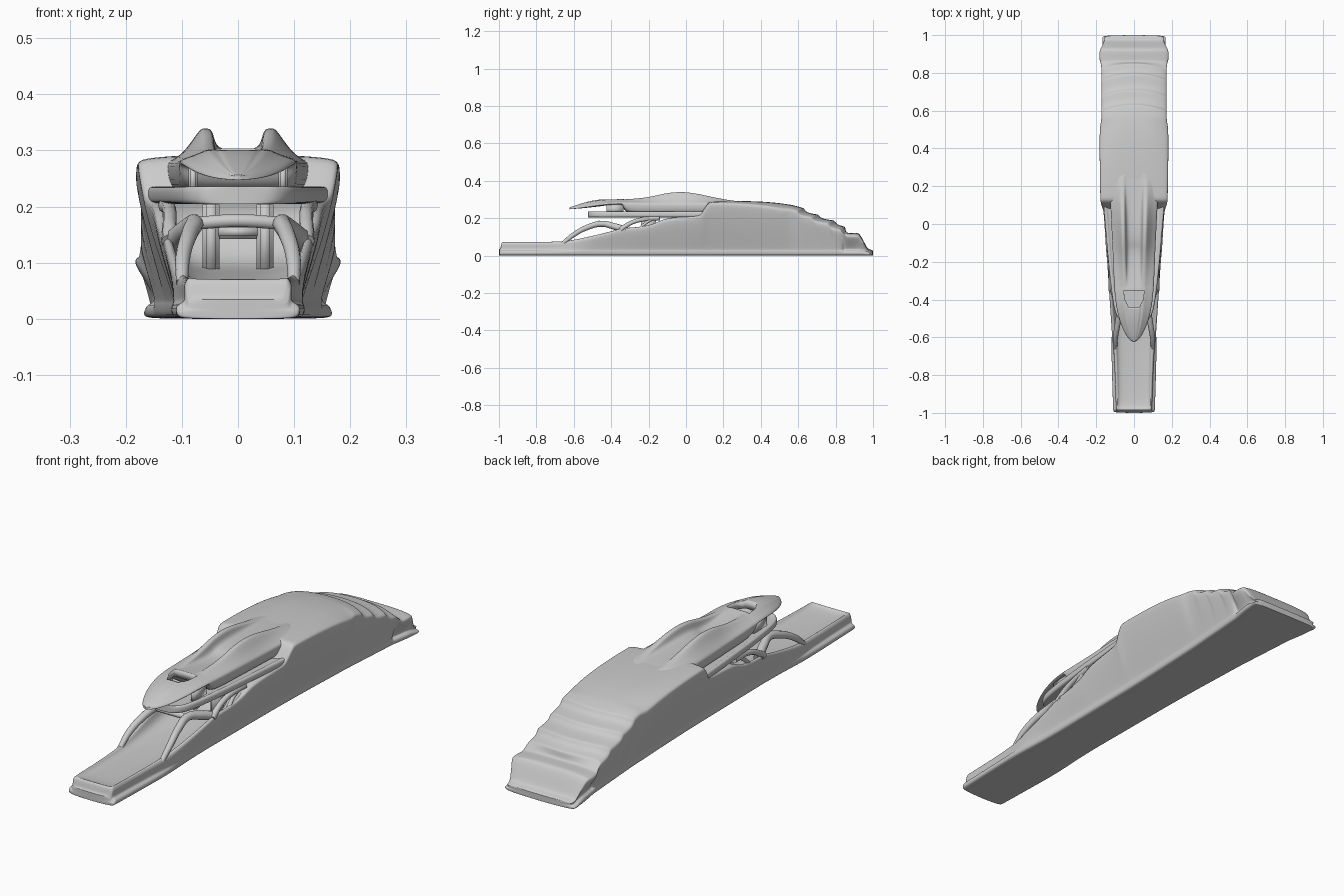
import bpy, bmesh
from mathutils import Vector


def loft(name, sections, level=2):
    """Sections: (y, half profile from bottom centre to top centre), mirrored in x."""
    bm = bmesh.new()
    sides = []
    for y, prof in sections:
        right = [bm.verts.new((x, y, z)) for x, z in prof]
        left = [right[0]] + [bm.verts.new((-x, y, z)) for x, z in prof[1:-1]] + [right[-1]]
        sides.append((right, left))
    for (r0, l0), (r1, l1) in zip(sides, sides[1:]):
        for j in range(len(r0) - 1):
            bm.faces.new((r0[j], r1[j], r1[j + 1], r0[j + 1]))
            bm.faces.new((l0[j + 1], l1[j + 1], l1[j], l0[j]))
    for r, l in (sides[0], sides[-1]):
        for j in range(len(r) - 1):
            ring = [r[j], r[j + 1], l[j + 1], l[j]]
            bm.faces.new(list(dict.fromkeys(ring)))
    bmesh.ops.recalc_face_normals(bm, faces=bm.faces)
    return finish(name, bm, level)


def finish(name, bm, level=0):
    me = bpy.data.meshes.new(name)
    bm.to_mesh(me)
    bm.free()
    ob = bpy.data.objects.new(name, me)
    bpy.context.collection.objects.link(ob)
    if level:
        sub = ob.modifiers.new("smooth", 'SUBSURF')
        sub.levels = sub.render_levels = level
    for p in me.polygons:
        p.use_smooth = True
    return ob


def tube(name, pts, radius):
    """Smooth round strut through (x, y, z, radius scale) points."""
    cu = bpy.data.curves.new(name, 'CURVE')
    cu.dimensions = '3D'
    cu.bevel_depth = radius
    cu.bevel_resolution = 3
    cu.use_fill_caps = True
    sp = cu.splines.new('BEZIER')
    sp.bezier_points.add(len(pts) - 1)
    for bp, (x, y, z, r) in zip(sp.bezier_points, pts):
        bp.co = (x, y, z)
        bp.radius = r
        bp.handle_left_type = bp.handle_right_type = 'AUTO'
    ob = bpy.data.objects.new(name, cu)
    bpy.context.collection.objects.link(ob)
    bpy.ops.object.select_all(action='DESELECT')
    ob.select_set(True)
    bpy.context.view_layer.objects.active = ob
    bpy.ops.object.convert(target='MESH')


def box(name, x, y, z, sx, sy, sz):
    bm = bmesh.new()
    bmesh.ops.create_cube(bm, size=1)
    for v in bm.verts:
        v.co = Vector((x + v.co.x * sx, y + v.co.y * sy, z + v.co.z * sz))
    bmesh.ops.bevel(bm, geom=bm.edges[:], offset=min(sx, sy, sz) * 0.2, segments=2, affect='EDGES')
    return finish(name, bm)


# Hull: bottom half width, top half width, edge height, inner width, deck height
def hull_section(y, wb, wt, zs, wi, zd):
    k = min(1, zs / 0.06)
    inset = 0.016 if y < -.66 or y > .84 else 0.0   # foot lip at bow and stern only
    inner = zs if zd <= zs else zs + 0.7 * (zd - zs)
    floor_x = wi - 0.008 if zd < zs else wi * 0.6
    z0 = 0.036 * k
    return y, [(0, 0), (wb - 0.015, 0), (wb, 0.004), (wb + .001, 0.024 * k),
               (wb - inset * .8, 0.029 * k), (wb - inset, z0),
               (wb * 0.4 + wt * 0.6 - inset * .4, z0 + (zs - z0) * 0.5), (wt, zs - 0.012 * k),
               (wt - 0.006, zs), (wi, inner), (floor_x, zd), (0, zd)]


hull = [
    (-1.0, .102, .084, .034, .070, .034), (-.992, .108, .088, .036, .080, .036),
    (-.987, .110, .094, .071, .082, .071), (-.975, .111, .096, .073, .084, .072),
    (-.965, .111, .096, .073, .084, .057), (-.68, .120, .105, .073, .088, .056),
    (-.60, .118, .116, .084, .096, .058), (-.50, .112, .124, .106, .104, .062),
    (-.40, .110, .131, .130, .110, .070), (-.34, .110, .136, .150, .116, .078),
    (-.25, .111, .141, .152, .120, .085), (-.16, .112, .148, .172, .125, .100),
    (-.12, .112, .153, .200, .120, .208), (.07, .114, .163, .212, .120, .215),
    (.085, .114, .172, .225, .120, .235), (.12, .115, .182, .285, .125, .290),
    (.14, .115, .182, .285, .125, .292), (.28, .119, .185, .283, .125, .293),
    (.45, .126, .186, .268, .125, .288), (.55, .130, .184, .250, .125, .272)]
# Stepped stern roof
for y0, y1, z0, z1 in ((.57, .622, .268, .252), (.634, .70, .229, .217),
                       (.712, .785, .197, .186), (.797, .842, .165, .153)):
    for y, z in ((y0, z0), (y1 - .006, z1 + .003), (y1, z1)):
        hull.append((y, .130 + (y - .55) * .07, .176, z - .012, .13, z))
hull += [(.855, .153, .180, .114, .13, .124), (.867, .155, .186, .113, .13, .121),
         (.915, .163, .187, .112, .13, .122), (.93, .165, .178, .110, .13, .117),
         (.965, .167, .160, .045, .12, .047), (.975, .168, .158, .034, .12, .035),
         (.99, .167, .156, .032, .12, .032), (1.0, .160, .150, .026, .11, .026)]
hull_ob = loft("hull", [hull_section(*s) for s in hull])
# Bow the steps so they arc across the roof
for v in hull_ob.data.vertices:
    if v.co.z > .13 and .52 < v.co.y < .845:
        v.co.y += .012 - .036 * (v.co.x / .17) ** 2


# Middle deck plate with a raised rim
def plate_section(y, w):
    return y, [(0, .206), (w * .8, .204), (w - .004, .205), (w, .213), (w, .230),
               (w - .006, .236), (w - .016, .236), (w - .022, .226), (0, .226)]


loft("middle_deck", [plate_section(*s) for s in (
    (-.525, .045), (-.515, .070), (-.49, .092), (-.44, .108), (-.30, .127),
    (-.10, .145), (.06, .158), (.11, .163), (.13, .163))])


# Upper visor flowing back into the twin-spined roof
def roof_section(y, zc, zs, w, ze, zb):
    return y, [(0, zb), (w * .6, zb + (.004 if zb > .24 else 0)),
               (w - .006, max(zb + .002, ze - .012) if zb > .24 else zb + .002),
               (w, ze - .008), (w - .006, ze), (w * .76, ze + (zs - ze) * .35), (w * .57, zs - .002),
               (w * .52, zs), (w * .42, zs), (w * .37, zs - (zs - zc) * .2),
               (w * .32, zc), (0, zc)]


roof = loft("upper_visor_roof", [roof_section(*s) for s in (
    (-.625, .256, .256, .010, .254, .247), (-.605, .264, .262, .034, .256, .248),
    (-.56, .279, .276, .060, .262, .251), (-.49, .298, .293, .086, .274, .259),
    (-.41, .304, .301, .100, .284, .268), (-.35, .304, .302, .105, .285, .270),
    (-.335, .302, .301, .106, .285, .262), (-.325, .300, .301, .107, .284, .225),
    (-.22, .286, .308, .112, .282, .222), (-.13, .284, .328, .115, .281, .222),
    (-.10, .297, .335, .117, .281, .222), (-.03, .302, .342, .120, .281, .222),
    (.05, .300, .334, .124, .281, .222), (.13, .297, .315, .128, .282, .222),
    (.22, .294, .298, .132, .282, .222), (.28, .289, .290, .132, .280, .222))])

# Opening through the visor
bm = bmesh.new()
outline = [(-.054, -.352), (.054, -.352), (.048, -.400), (.026, -.442), (-.026, -.442), (-.048, -.400)]
face = bm.faces.new([bm.verts.new((x, y, .215)) for x, y in outline])
ext = bmesh.ops.extrude_face_region(bm, geom=[face])
for v in ext["geom"]:
    if isinstance(v, bmesh.types.BMVert):
        v.co.z = .36
bmesh.ops.recalc_face_normals(bm, faces=bm.faces)
cutter = finish("visor_cutter", bm)
cutter.hide_render = True
cutter.hide_set(True)
cut = roof.modifiers.new("opening", 'BOOLEAN')
cut.object = cutter
cut.solver = 'EXACT'

# Arched struts, cross bar and columns under the middle deck
for s, side in ((1, "right"), (-1, "left")):
    tube("front_arch_" + side, [(s * .100, -.66, .064, .7), (s * .098, -.60, .112, .9),
                                (s * .087, -.53, .150, 1), (s * .078, -.45, .170, 1.1),
                                (s * .094, -.39, .158, 1.2), (s * .118, -.32, .136, 1.3)], .015)
    tube("side_arch_" + side, [(s * .122, -.35, .138, 1.2), (s * .122, -.30, .172, 1),
                               (s * .122, -.24, .192, 1), (s * .128, -.14, .202, 1.2)], .012)
    tube("side_post_" + side, [(s * .128, -.25, .140, 1), (s * .126, -.22, .170, .8),
                               (s * .125, -.17, .204, 1)], .010)
    box("cabin_column_" + side, s * .048, -.20, .14, .03, .08, .14)
    box("visor_post_" + side, s * .080, -.38, .248, .016, .09, .05)
tube("arch_crossbar", [(-.079, -.455, .170, 1), (0, -.465, .175, 1), (.079, -.455, .170, 1)], .012)
box("cabin_console", 0, -.20, .155, .08, .07, .025)
